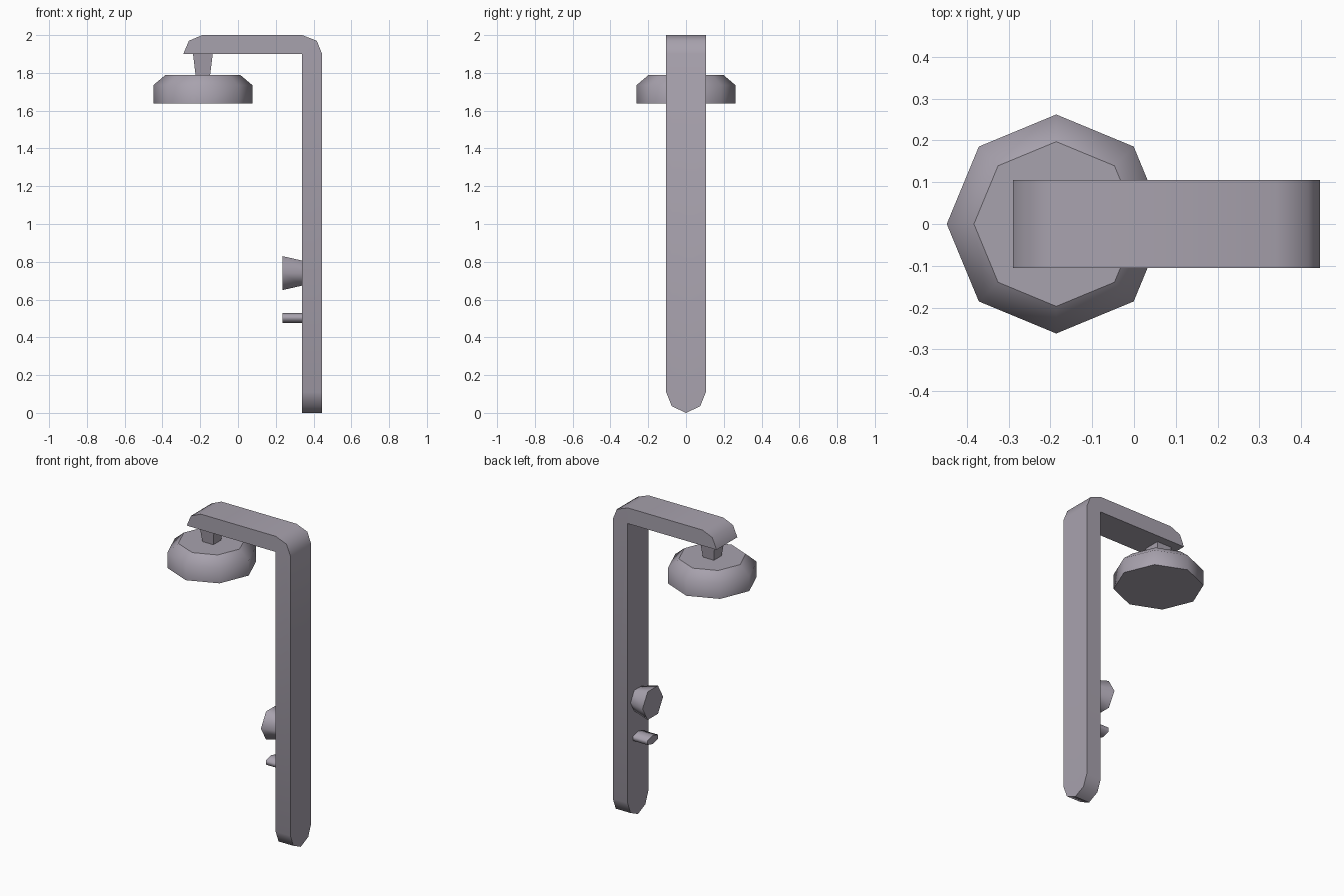
import bpy, bmesh, math
from mathutils import Vector

cube = bpy.data.objects.get("Cube")
if cube:
    bpy.data.objects.remove(cube, do_unlink=True)

grey = bpy.data.materials.new("lilac_grey")
grey.use_nodes = True
colour = (0.39, 0.36, 0.42, 1)
grey.diffuse_color = colour
grey.node_tree.nodes["Principled BSDF"].inputs["Base Color"].default_value = colour


def loft(name, rings, smooth=True):
    """Skin a list of equal-sized point rings; sides smooth, end caps flat."""
    bm = bmesh.new()
    rows = [[bm.verts.new(p) for p in ring] for ring in rings]
    n = len(rows[0])
    for a, b in zip(rows, rows[1:]):
        for i in range(n):
            j = (i + 1) % n
            bm.faces.new((a[i], a[j], b[j], b[i])).smooth = smooth
    bm.faces.new(rows[0])
    bm.faces.new(rows[-1])
    bmesh.ops.recalc_face_normals(bm, faces=bm.faces)
    mesh = bpy.data.meshes.new(name)
    bm.to_mesh(mesh)
    bm.free()
    mesh.materials.append(grey)
    obj = bpy.data.objects.new(name, mesh)
    bpy.context.collection.objects.link(obj)
    return obj


def ring(centre, u, v, sides, turn=0.0):
    """Polygon around centre, spanned by the half-axes u and v."""
    angles = [math.tau * i / sides + turn for i in range(sides)]
    return [Vector(centre) + Vector(u) * math.cos(a) + Vector(v) * math.sin(a)
            for a in angles]


# Upright and overhead arm: a bent strip with a rounded foot
bend = [(0.445, 1.9), (0.417, 1.97), (0.34, 2), (-0.19, 2),
        (-0.26, 1.97), (-0.29, 1.9), (0.34, 1.9)]
foot = [(-0.105, 0.11), (-0.075, 0.035), (0, 0), (0.075, 0.035), (0.105, 0.11)]
pipe = loft("bent_pipe", [
    [(x, y, z) for x, z in bend + [(0.34, low), (0.445, low)]]
    for y, low in foot])
bpy.context.view_layer.objects.active = pipe
pipe.select_set(True)
bpy.ops.object.shade_smooth_by_angle(angle=math.radians(50))
pipe.select_set(False)

# Octagonal head with a chamfered top
loft("shower_head", [
    ring((-0.186, 0, z), (r, 0, 0), (0, r, 0), 8)
    for z, r in [(1.638, 0.262), (1.735, 0.262), (1.79, 0.197)]])

# Square tapered neck between arm and head
loft("head_neck", [
    ring((-0.186, 0, z), (r, 0, 0), (0, r, 0), 4, math.pi / 4)
    for z, r in [(1.78, 0.053), (1.9, 0.074)]], smooth=False)

# Flared hexagonal knob
loft("control_knob", [
    ring((x, 0, 0.74), (0, r, 0), (0, 0, r), 6)
    for x, r in [(0.235, 0.104), (0.345, 0.075)]])

# Small flattened peg below the knob
loft("lower_peg", [
    ring((x, 0, 0.503), (0, 0.06, 0), (0, 0, 0.027), 6, math.pi / 6)
    for x in (0.235, 0.345)])
